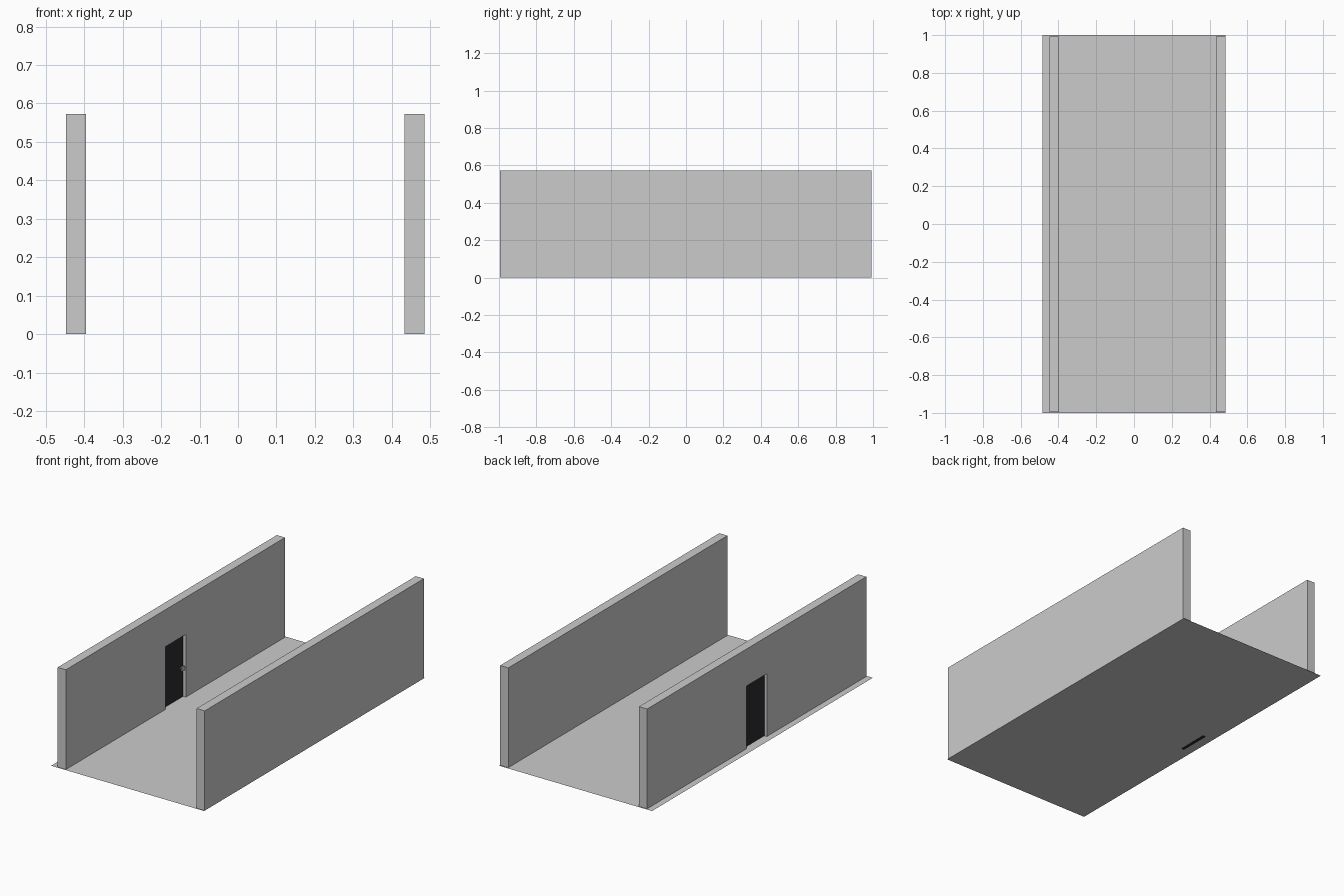
import bpy, bmesh
from mathutils import Vector

if "Cube" in bpy.data.objects:
    bpy.data.objects.remove(bpy.data.objects["Cube"])

WALL_Y0, WALL_Y1 = -0.994, 0.992
WALL_H, WALL_T = 0.573, 0.052
DOOR_W, DOOR_H = 0.093, 0.361   # half width and height of the doorway


def finish(name, bm):
    bmesh.ops.recalc_face_normals(bm, faces=bm.faces)
    mesh = bpy.data.meshes.new(name)
    bm.to_mesh(mesh)
    bm.free()
    ob = bpy.data.objects.new(name, mesh)
    bpy.context.collection.objects.link(ob)
    return ob


def wall(name, x0, profile):
    """Extrude a y-z outline along x."""
    bm = bmesh.new()
    face = bm.faces.new([bm.verts.new((x0, y, z)) for y, z in profile])
    ext = bmesh.ops.extrude_face_region(bm, geom=[face])
    verts = [v for v in ext["geom"] if isinstance(v, bmesh.types.BMVert)]
    bmesh.ops.translate(bm, verts=verts, vec=(WALL_T, 0, 0))
    return finish(name, bm)


def box(name, lo, hi):
    lo, hi = Vector(lo), Vector(hi)
    bm = bmesh.new()
    bmesh.ops.create_cube(bm, size=1)
    bmesh.ops.scale(bm, verts=bm.verts, vec=hi - lo)
    bmesh.ops.translate(bm, verts=bm.verts, vec=(lo + hi) / 2)
    return finish(name, bm)


# Floor: a single flat sheet
bm = bmesh.new()
bm.faces.new([bm.verts.new((x, y, 0.001)) for x, y in
              ((-0.485, -1), (0.485, -1), (0.485, 1), (-0.485, 1))])
finish("floor", bm)

# Solid wall on the right
wall("right_wall", 0.433, [(WALL_Y0, 0.001), (WALL_Y1, 0.001),
                           (WALL_Y1, WALL_H), (WALL_Y0, WALL_H)])

# Left wall with a doorway notch
wall("left_wall", -0.448, [(WALL_Y0, 0.001), (-DOOR_W, 0.001),
                           (-DOOR_W, DOOR_H), (DOOR_W, DOOR_H),
                           (DOOR_W, 0.001), (WALL_Y1, 0.001),
                           (WALL_Y1, WALL_H), (WALL_Y0, WALL_H)])

# Dark door panel set in the middle of the wall
door = box("door", (-0.432, -DOOR_W, 0), (-0.413, DOOR_W, DOOR_H))
dark = bpy.data.materials.new("dark_door")
dark.diffuse_color = (0.025, 0.025, 0.03, 1)
dark.use_nodes = True
dark.node_tree.nodes["Principled BSDF"].inputs["Base Color"].default_value = dark.diffuse_color
door.data.materials.append(dark)

# Door handle on the inner side
box("handle_stem", (-0.413, 0.070, 0.165), (-0.402, 0.080, 0.178))
box("handle_grip", (-0.404, 0.060, 0.160), (-0.396, 0.084, 0.183))
